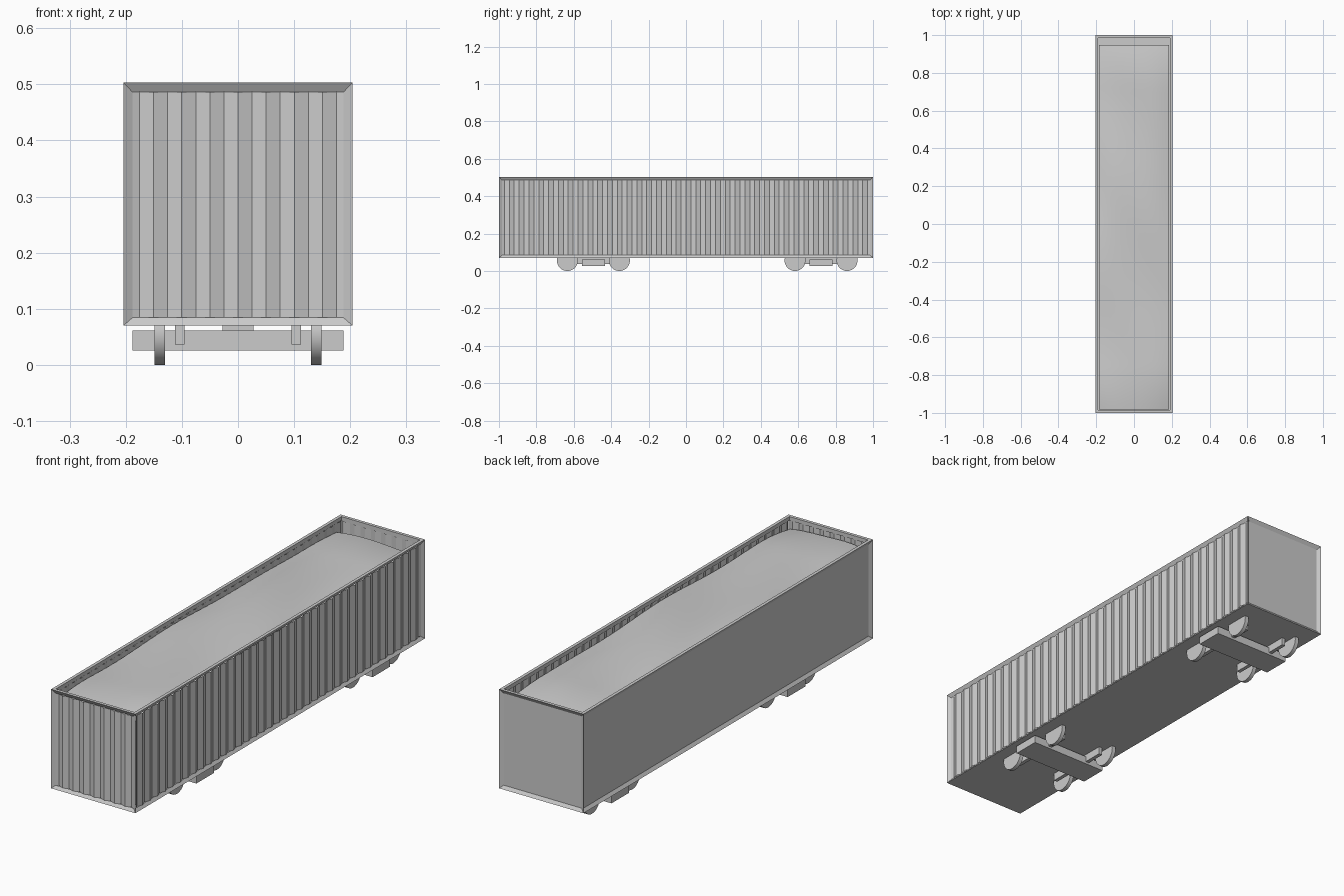
import bpy, bmesh, math
from mathutils import Vector

cube = bpy.data.objects.get("Cube")
if cube:
    bpy.data.objects.remove(cube, do_unlink=True)

GREY = (0.6, 0.6, 0.6, 1.0)
mat = bpy.data.materials.new("light grey")
mat.use_nodes = True
mat.diffuse_color = GREY
mat.node_tree.nodes["Principled BSDF"].inputs["Base Color"].default_value = GREY

HX, HY, Z0, Z1 = 0.204, 1.0, 0.07, 0.503   # body half sizes, floor and rim height
RIM = 0.014                                # rim width seen from above
LOW, HIGH = Z0 + 0.014, Z1 - 0.017         # panel opening heights


def finish(bm, name, smooth=None, recalc=True):
    if recalc:
        bmesh.ops.recalc_face_normals(bm, faces=bm.faces)
    mesh = bpy.data.meshes.new(name)
    bm.to_mesh(mesh)
    bm.free()
    mesh.materials.append(mat)
    ob = bpy.data.objects.new(name, mesh)
    bpy.context.collection.objects.link(ob)
    if smooth:
        bpy.ops.object.select_all(action='DESELECT')
        ob.select_set(True)
        bpy.context.view_layer.objects.active = ob
        bpy.ops.object.shade_smooth_by_angle(angle=math.radians(smooth))
    return ob


def box(name, x, y, z):
    bm = bmesh.new()
    bmesh.ops.create_cube(bm, size=1)
    for v in bm.verts:
        v.co = [lo + (c + 0.5) * (hi - lo) for c, (lo, hi) in zip(v.co, (x, y, z))]
    return finish(bm, name)


def quad(bm, pts):
    bm.faces.new([bm.verts.new(p) for p in pts])


# Each side: name, outward normal, half width, distance, rib count, flat outside
SIDES = (("front", (0, -1, 0), HX, HY, 7.5, False),
         ("left", (1, 0, 0), HY, HX, 37.5, False),
         ("back", (0, 1, 0), HX, HY, 7.5, True),
         ("right", (-1, 0, 0), HY, HX, 37.5, True))


def side_map(normal, dist):
    n = Vector(normal)
    t = Vector((0, 0, 1)).cross(n)
    return lambda u, d, z: n * (dist - d) + t * u + Vector((0, 0, z))


# Frame: chamfered picture frame on each side, flat rim, inner lip
frame = bmesh.new()
for name, normal, half, dist, ribs, flat in SIDES:
    at = side_map(normal, dist)
    outer = [(-half, 0, Z0), (half, 0, Z0), (half, 0, Z1), (-half, 0, Z1)]
    w = half - 0.016
    inner = [(-w, 0.01, LOW), (w, 0.01, LOW), (w, 0.01, HIGH), (-w, 0.01, HIGH)]
    for i in range(4):
        j = (i + 1) % 4
        quad(frame, [at(*outer[i]), at(*outer[j]), at(*inner[j]), at(*inner[i])])
    r = half - RIM
    quad(frame, [at(-half, 0, Z1), at(half, 0, Z1), at(r, RIM, Z1), at(-r, RIM, Z1)])
    quad(frame, [at(-r, RIM, Z1), at(r, RIM, Z1), at(r, RIM, HIGH), at(-r, RIM, HIGH)])
# Underside
quad(frame, [(-HX, -HY, Z0), (-HX, HY, Z0), (HX, HY, Z0), (HX, -HY, Z0)])
bmesh.ops.remove_doubles(frame, verts=frame.verts, dist=0.0001)
finish(frame, "wagon_frame", recalc=False)

# Wall panels: corrugated sheets, with a flat outer skin on two sides
for name, normal, half, dist, ribs, flat in SIDES:
    at = side_map(normal, dist)
    w = half - 0.016
    pitch = 2 * w / ribs
    shallow, deep = (0.0105, 0.017) if flat else (0.004, 0.013)
    pts = [(-w, (shallow + deep) / 2)]
    u, k = -w + pitch * 0.25, 0
    while u < w:
        pts.append((u, deep if k % 2 == 0 else shallow))
        u += pitch / 2
        k += 1
    pts.append((w, (shallow + deep) / 2))
    bm = bmesh.new()
    low = [bm.verts.new(at(u, d, LOW)) for u, d in pts]
    top = [bm.verts.new(at(u, d, HIGH)) for u, d in pts]
    for i in range(len(pts) - 1):
        bm.faces.new((low[i], low[i + 1], top[i + 1], top[i]))
    finish(bm, name + "_corrugated_wall", recalc=False)
    if flat:
        bm = bmesh.new()
        quad(bm, [at(-w, 0.01, LOW), at(w, 0.01, LOW), at(w, 0.01, HIGH), at(-w, 0.01, HIGH)])
        finish(bm, name + "_outer_skin", recalc=False)


# Load: gently uneven heap, with a drop at the rear
def load_height(x, y):
    h = 0.481 + 0.006 * math.sin(5.3 * y + 1.0) + 0.004 * math.sin(9 * y + 14 * x)
    h -= 0.020 * (abs(x) / 0.19) ** 3 * (0.6 + 0.4 * math.sin(4.1 * y))
    h -= 0.022 * max(0, (y - 0.72) / 0.23) ** 2
    h -= 0.018 * max(0, (-0.75 - y) / 0.23) ** 2
    return min(h, 0.497)


bm = bmesh.new()
NX, NY = 12, 60
X0, X1, Y0, Y1 = -0.186, 0.184, -0.982, 0.948
rows = []
for j in range(NY + 1):
    row = []
    for i in range(NX + 1):
        x, y = X0 + (X1 - X0) * i / NX, Y0 + (Y1 - Y0) * j / NY
        row.append(bm.verts.new((x, y, load_height(x, y))))
    rows.append(row)
for j in range(NY):
    for i in range(NX):
        bm.faces.new((rows[j][i], rows[j][i + 1], rows[j + 1][i + 1], rows[j + 1][i]))
rim = [e for e in bm.edges if e.is_boundary]
skirt = bmesh.ops.extrude_edge_only(bm, edges=rim)["geom"]
for v in skirt:
    if isinstance(v, bmesh.types.BMVert):
        v.co.z = 0.09
finish(bm, "load", smooth=45)

# Bogies: cross beam, pivot, side bars and four wheels each
for label, cy in (("front", -0.495), ("rear", 0.722)):
    box(label + "_cross_beam", (-0.188, 0.188), (cy - 0.061, cy + 0.061), (0.026, 0.061))
    box(label + "_pivot", (-0.028, 0.028), (cy - 0.028, cy + 0.028), (0.061, 0.071))
    for side, s in (("left", 1), ("right", -1)):
        box(f"{label}_{side}_side_bar", sorted((s * 0.095, s * 0.112)),
            (cy - 0.15, cy + 0.15), (0.036, 0.071))
        for end, dy in (("front", -0.139), ("rear", 0.139)):
            bm = bmesh.new()
            bmesh.ops.create_cone(bm, cap_ends=True, segments=32, radius1=0.056,
                                  radius2=0.056, depth=0.018)
            for v in bm.verts:
                x, y, z = v.co
                v.co = (s * 0.1395 + z, cy + dy + x, 0.056 + y)
            finish(bm, f"{label}_{side}_{end}_wheel", smooth=30)
